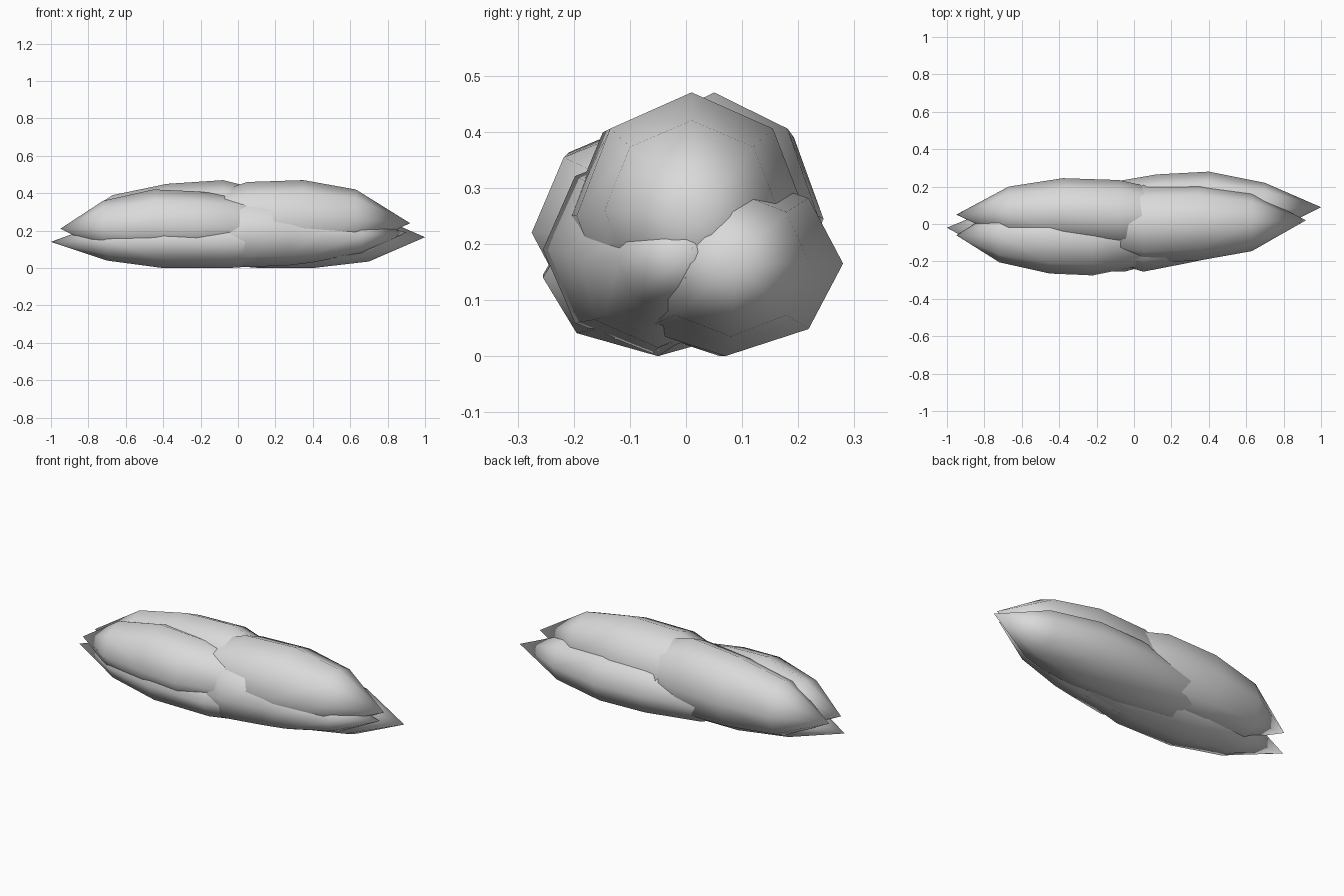
import bpy, bmesh
from math import cos, sin, tau, radians

cube = bpy.data.objects.get("Cube")
if cube:
    bpy.data.objects.remove(cube, do_unlink=True)

stone = bpy.data.materials.new("pale grey stone")
stone.use_nodes = True
COLOUR = (0.7, 0.7, 0.7, 1)
stone.diffuse_color = COLOUR
stone.node_tree.nodes["Principled BSDF"].inputs["Base Color"].default_value = COLOUR


def spindle(name, tip, rings, tail, sides=8, under=1.0):
    """Loft a pointed shard along x; a ring is x, centre y, centre z, y radius, z radius.
    The lower half is flattened by the factor under."""
    bm = bmesh.new()
    loops = []
    for x, cy, cz, ry, rz in rings:
        loop = []
        for i in range(sides):
            a = tau * i / sides
            rise = rz * sin(a)
            loop.append(bm.verts.new((x, cy + ry * cos(a), cz + rise * (under if rise < 0 else 1))))
        loops.append(loop)
    for a, b in zip(loops, loops[1:]):
        for i in range(sides):
            j = (i + 1) % sides
            bm.faces.new((a[i], a[j], b[j], b[i]))
    # Close both ends with points
    for point, loop in ((tip, loops[0]), (tail, loops[-1])):
        apex = bm.verts.new(point)
        for i in range(sides):
            bm.faces.new((apex, loop[i], loop[(i + 1) % sides]))
    bmesh.ops.recalc_face_normals(bm, faces=bm.faces)
    mesh = bpy.data.meshes.new(name)
    bm.to_mesh(mesh)
    bm.free()
    mesh.materials.append(stone)
    obj = bpy.data.objects.new(name, mesh)
    bpy.context.collection.objects.link(obj)
    bpy.ops.object.select_all(action='DESELECT')
    obj.select_set(True)
    bpy.context.view_layer.objects.active = obj
    bpy.ops.object.shade_smooth_by_angle(angle=radians(60))


# Three shards pointing right
spindle("right_front_shard", (-.95, -.06, .21), [
    (-.72, -.06, .215, .145, .145), (-.45, -.075, .225, .19, .195),
    (-.22, -.08, .22, .195, .19), (.05, -.06, .22, .16, .16)], (.35, -.03, .2), under=.8)
spindle("right_back_shard", (-.95, .05, .21), [
    (-.67, .06, .23, .14, .16), (-.38, .065, .245, .18, .205),
    (-.08, .05, .25, .185, .22), (.12, .04, .24, .15, .18)], (.5, .03, .22))
spindle("right_low_shard", (-1, -.02, .14), [
    (-.7, -.04, .145, .145, .105), (-.4, -.05, .145, .205, .145),
    (-.05, -.05, .14, .205, .14), (.25, -.02, .14, .15, .12)], (.8, 0, .14))

# Three shards pointing left
spindle("left_top_shard", (.92, .02, .24), [
    (.63, .01, .26, .155, .16), (.35, .01, .25, .205, .22),
    (.05, 0, .25, .21, .21), (-.1, 0, .25, .17, .16)], (-.4, 0, .24))
spindle("left_back_shard", (1, .09, .165), [
    (.7, .08, .165, .14, .13), (.4, .07, .165, .21, .165),
    (.12, .06, .165, .205, .165), (-.2, .05, .165, .16, .14)], (-.7, .03, .16))
spindle("left_front_shard", (.9, .01, .19), [
    (.66, -.03, .17, .09, .09), (.4, -.05, .17, .135, .14),
    (.28, -.05, .185, .16, .17), (.05, -.06, .19, .195, .185),
    (-.1, -.05, .18, .16, .16)], (-.4, -.04, .15))
